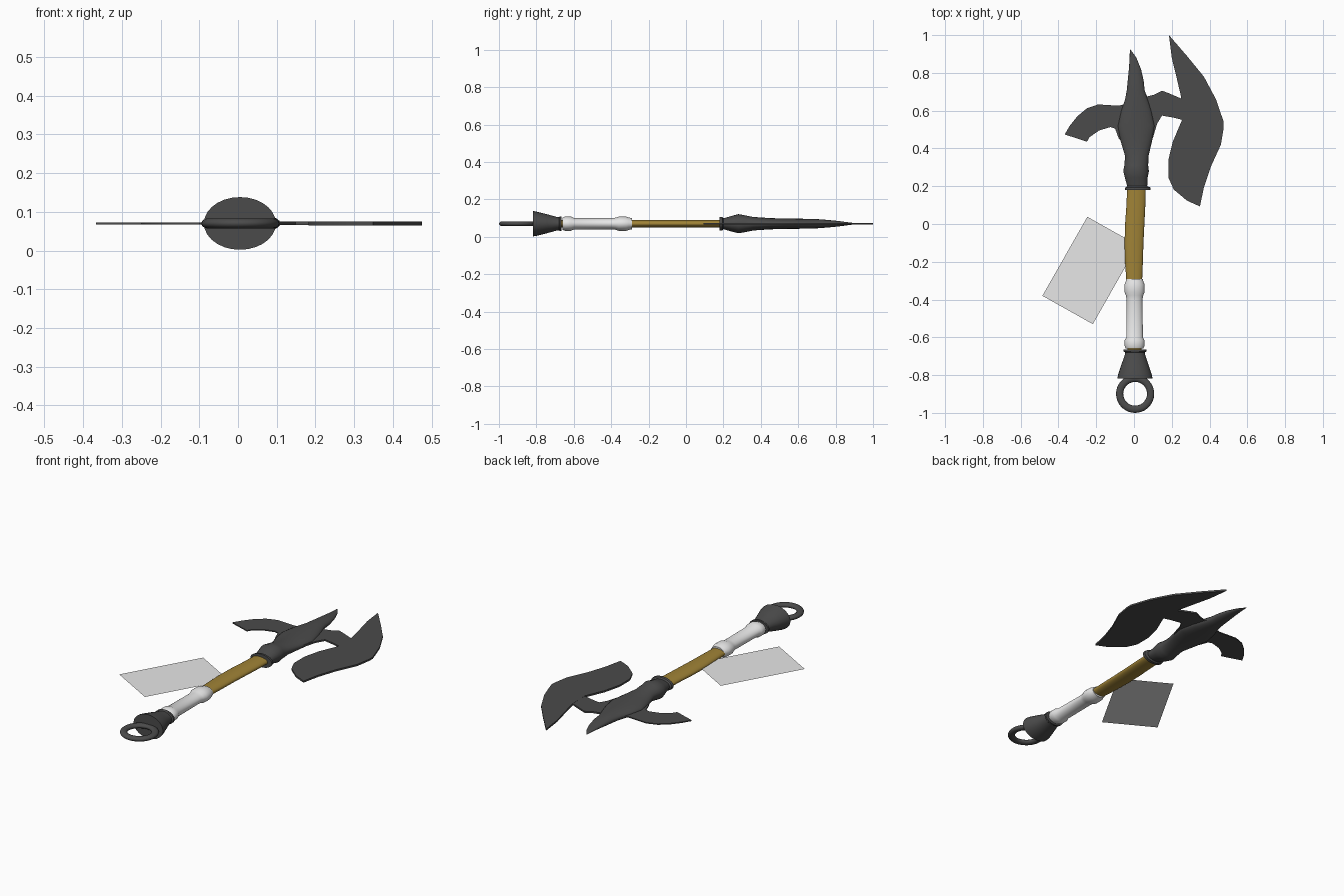
import bpy, bmesh, math

ZC = 0.07      # height of the flat centre plane
SIDES = 28


def material(name, rgb):
    m = bpy.data.materials.new(name)
    m.diffuse_color = (*rgb, 1)
    return m


IRON = material("dark iron", (0.07, 0.07, 0.07))
GOLD = material("ochre wood", (0.35, 0.225, 0.037))
WHITE = material("pale wrap", (0.8, 0.8, 0.8))


def finish(bm, name, mat, smooth=True):
    if smooth:
        bmesh.ops.recalc_face_normals(bm, faces=bm.faces)
    me = bpy.data.meshes.new(name)
    bm.to_mesh(me)
    bm.free()
    me.materials.append(mat)
    ob = bpy.data.objects.new(name, me)
    bpy.context.collection.objects.link(ob)
    if smooth:
        bpy.ops.object.select_all(action='DESELECT')
        ob.select_set(True)
        bpy.context.view_layer.objects.active = ob
        bpy.ops.object.shade_smooth_by_angle(angle=math.radians(40))
    return ob


def loft(name, rows, mat):
    """Oval rings along y; each row is (y, centre x, half width, half height)."""
    bm = bmesh.new()
    rings = []
    for y, xc, hx, hz in rows:
        rings.append([bm.verts.new((xc + hx * math.cos(a), y, ZC + hz * math.sin(a)))
                      for a in (2 * math.pi * i / SIDES for i in range(SIDES))])
    for r, s in zip(rings, rings[1:]):
        for i in range(SIDES):
            j = (i + 1) % SIDES
            bm.faces.new((r[i], r[j], s[j], s[i]))
    bm.faces.new(rings[0])
    bm.faces.new(rings[-1])
    return finish(bm, name, mat)


def plate(name, outline, half, mat):
    """Flat outline given thickness around the centre plane."""
    bm = bmesh.new()
    f = bm.faces.new([bm.verts.new((x, y, ZC - half)) for x, y in outline])
    ext = bmesh.ops.extrude_face_region(bm, geom=[f])
    for v in ext["geom"]:
        if isinstance(v, bmesh.types.BMVert):
            v.co.z += 2 * half
    bmesh.ops.recalc_face_normals(bm, faces=bm.faces)
    bmesh.ops.triangulate(bm, faces=[g for g in bm.faces if len(g.verts) > 4])
    return finish(bm, name, mat)


# Wooden shaft, slightly bowed
loft("shaft", [(-0.70, 0.003, 0.036, 0.021), (-0.30, 0.001, 0.042, 0.021),
               (-0.20, 0.0, 0.047, 0.021), (-0.10, 0.0, 0.05, 0.021),
               (0.0, 0.004, 0.051, 0.021), (0.10, 0.01, 0.05, 0.021),
               (0.22, 0.014, 0.049, 0.021)], GOLD)

# Pale grip with a bulge at each end
loft("grip", [(y, 0.003, hx, hz) for y, hx, hz in (
    (-0.66, 0.046, 0.033), (-0.647, 0.052, 0.038), (-0.615, 0.052, 0.038),
    (-0.60, 0.044, 0.031), (-0.40, 0.042, 0.03), (-0.378, 0.046, 0.032),
    (-0.36, 0.053, 0.038), (-0.32, 0.053, 0.038), (-0.305, 0.047, 0.033),
    (-0.29, 0.043, 0.03))], WHITE)

# Flared pommel with a small lip
loft("pommel", [(y, 0.005, hx, hz) for y, hx, hz in (
    (-0.818, 0.093, 0.068), (-0.80, 0.09, 0.065), (-0.74, 0.07, 0.05),
    (-0.69, 0.053, 0.036), (-0.68, 0.052, 0.035), (-0.675, 0.06, 0.039),
    (-0.665, 0.06, 0.039))], IRON)

# Pommel ring
bpy.ops.mesh.primitive_torus_add(major_radius=0.082, minor_radius=0.019,
                                 major_segments=36, minor_segments=14,
                                 location=(0.006, -0.899, ZC))
ring = bpy.context.object
ring.name = "pommel_ring"
ring.scale.z = 0.7
ring.data.materials.append(IRON)
bpy.ops.object.shade_smooth()

# Socket and top spike
loft("socket_spike", [
    (0.18, 0.02, 0.068, 0.037), (0.194, 0.02, 0.066, 0.036),
    (0.20, 0.017, 0.053, 0.029), (0.245, 0.012, 0.06, 0.042),
    (0.28, 0.011, 0.068, 0.051), (0.31, 0.012, 0.063, 0.046),
    (0.36, 0.015, 0.062, 0.036), (0.45, 0.012, 0.086, 0.03),
    (0.52, 0.012, 0.098, 0.028), (0.60, 0.012, 0.08, 0.027),
    (0.66, 0.013, 0.06, 0.026), (0.71, 0.009, 0.047, 0.024),
    (0.76, 0.009, 0.042, 0.02), (0.82, 0.005, 0.032, 0.014),
    (0.88, -0.005, 0.018, 0.006), (0.923, -0.02, 0.002, 0.001)], IRON)

# Back hook
plate("back_hook", [
    (0.0, 0.66), (-0.045, 0.655), (-0.055, 0.633), (-0.08, 0.626), (-0.19, 0.633),
    (-0.25, 0.612), (-0.30, 0.57), (-0.34, 0.52), (-0.367, 0.474), (-0.249, 0.436),
    (-0.235, 0.46), (-0.185, 0.495), (-0.125, 0.513), (-0.10, 0.505),
    (-0.08, 0.45), (0.0, 0.42)], 0.003, IRON)

# Arm joining the spike to the blade
plate("blade_arm", [
    (0.02, 0.70), (0.058, 0.70), (0.07, 0.675), (0.106, 0.684), (0.148, 0.706),
    (0.185, 0.692), (0.26, 0.66), (0.26, 0.55), (0.21, 0.563), (0.148, 0.574),
    (0.122, 0.53), (0.10, 0.455), (0.02, 0.40)], 0.0045, IRON)

# Crescent blade
plate("axe_blade", [
    (0.185, 1.0), (0.28, 0.89), (0.37, 0.78), (0.434, 0.66), (0.475, 0.54),
    (0.475, 0.51), (0.46, 0.42), (0.407, 0.304), (0.37, 0.193), (0.349, 0.093),
    (0.28, 0.124), (0.21, 0.183), (0.182, 0.246), (0.182, 0.34), (0.206, 0.437),
    (0.254, 0.55), (0.25, 0.67), (0.228, 0.765), (0.20, 0.88)], 0.005, IRON)

# Thin flat sheet beside the shaft
bm = bmesh.new()
bm.faces.new([bm.verts.new((x, y, ZC)) for x, y in (
    (-0.247, 0.038), (-0.485, -0.38), (-0.218, -0.53), (0.02, -0.112))])
finish(bm, "side_sheet", WHITE, smooth=False)
